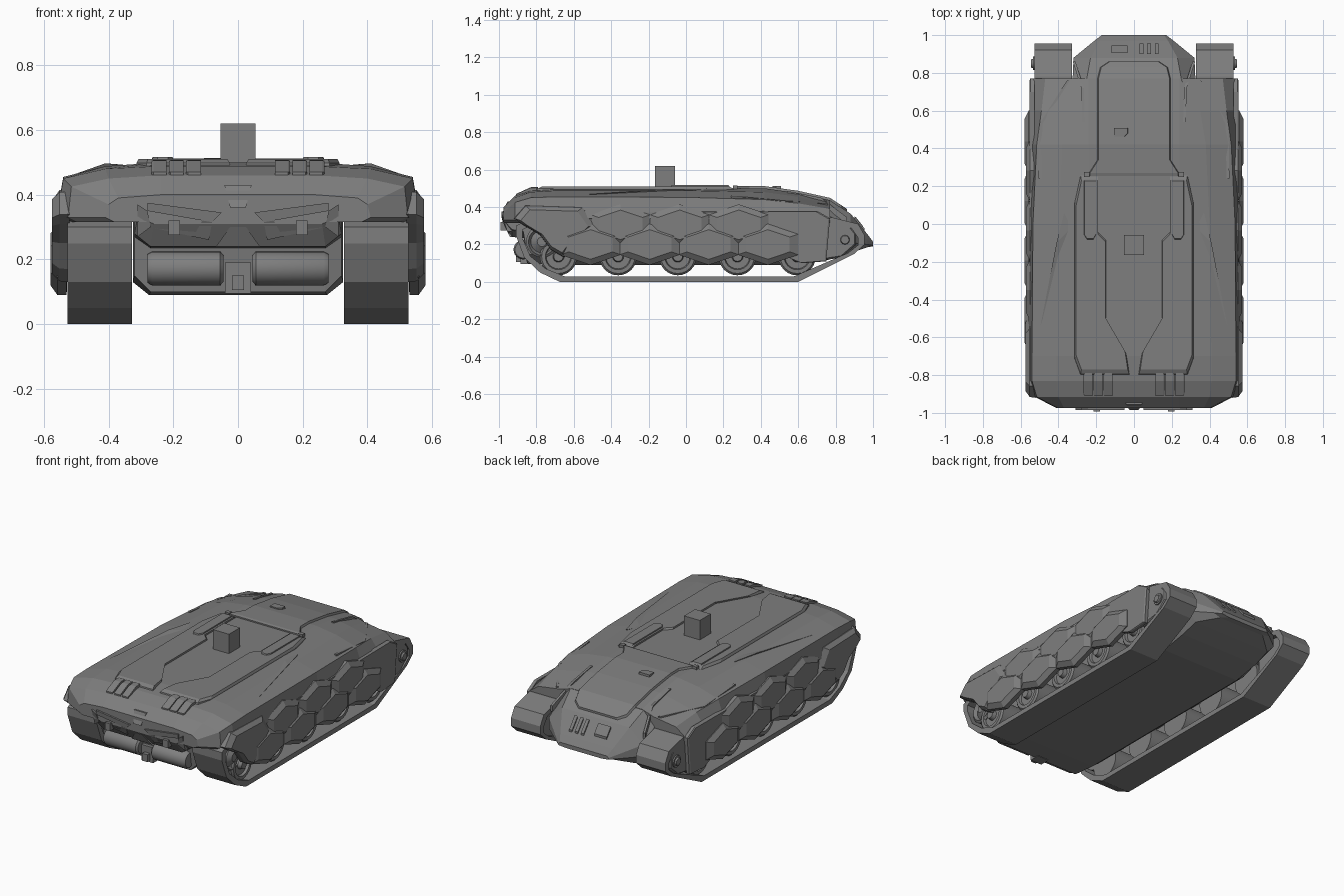
import bpy, bmesh, math

cube = bpy.data.objects.get("Cube")
if cube:
    bpy.data.objects.remove(cube, do_unlink=True)

armour = bpy.data.materials.new("armour_grey")
armour.use_nodes = True
GREY = (0.21, 0.21, 0.21, 1)
armour.diffuse_color = GREY
armour.node_tree.nodes["Principled BSDF"].inputs["Base Color"].default_value = GREY


def build(name, verts, faces, mirror=False, smooth=False):
    bm = bmesh.new()
    vs = [bm.verts.new(v) for v in verts]
    for f in faces:
        bm.faces.new([vs[i] for i in f])
    bmesh.ops.recalc_face_normals(bm, faces=bm.faces)
    me = bpy.data.meshes.new(name)
    bm.to_mesh(me)
    bm.free()
    ob = bpy.data.objects.new(name, me)
    bpy.context.scene.collection.objects.link(ob)
    me.materials.append(armour)
    if mirror:
        ob.modifiers.new("Mirror", 'MIRROR').use_mirror_merge = False
    if smooth:
        bpy.ops.object.select_all(action='DESELECT')
        ob.select_set(True)
        bpy.context.view_layer.objects.active = ob
        bpy.ops.object.shade_smooth_by_angle(angle=math.radians(35))
    return ob


def skin(name, rings, **kw):
    """Closed solid through equal-length rings."""
    n = len(rings[0])
    verts = [v for r in rings for v in r]
    faces = [(k * n + i, k * n + (i + 1) % n, (k + 1) * n + (i + 1) % n, (k + 1) * n + i)
             for k in range(len(rings) - 1) for i in range(n)]
    faces += [tuple(range(n)), tuple(range(len(verts) - n, len(verts)))]
    return build(name, verts, faces, **kw)


def loft(name, sections, **kw):
    """Symmetric solid along y; each section is y plus right-half (x, z) points."""
    rings = [[(x, y, z) for x, z in half] + [(-x, y, z) for x, z in reversed(half)]
             for y, half in sections]
    return skin(name, rings, **kw)


def place(axis, a, b, c):
    return {'x': (c, a, b), 'y': (a, c, b), 'z': (a, b, c)}[axis]


def prism(name, axis, poly, levels, mirror=True, **kw):
    """Outline extruded along an axis; levels are (position, scale)."""
    ca = sum(p[0] for p in poly) / len(poly)
    cb = sum(p[1] for p in poly) / len(poly)
    rings = [[place(axis, ca + (a - ca) * s, cb + (b - cb) * s, c) for a, b in poly]
             for c, s in levels]
    return skin(name, rings, mirror=mirror, **kw)


def box(name, lo, hi, mirror=True):
    return prism(name, 'z', [(lo[0], lo[1]), (hi[0], lo[1]), (hi[0], hi[1]), (lo[0], hi[1])],
                 [(lo[2], 1), (hi[2], 1)], mirror)


def bar(name, path, wide, low, high):
    """Thin rail following a few points over the deck."""
    skin(name, [[(x, y, z - low), (x + wide, y, z - low), (x + wide, y, z + high), (x, y, z + high)]
                for x, y, z in path], mirror=True)


def disc(name, y, z, r, levels, n=24):
    poly = [(y + r * math.cos(i * math.tau / n), z + r * math.sin(i * math.tau / n)) for i in range(n)]
    return prism(name, 'x', poly, levels, smooth=True)


# Central hull tub: belly, sloped bow and tapered tail
tub = [(-.975, .385, .27, .31, .36, .33, .31), (-.93, .43, .29, .32, .38, .28, .24),
       (-.87, .46, .3, .32, .4, .27, .235), (-.85, .46, .3, .32, .4, .15, .1),
       (-.7, .48, .3, .325, .4, .13, .09), (.6, .45, .3, .325, .38, .13, .09),
       (.77, .435, .25, .325, .35, .19, .12), (.88, .365, .23, .32, .28, .21, .155),
       (.97, .255, .18, .21, .225, .2, .185), (1.0, .215, .16, .17, .205, .195, .19)]
loft("hull_tub", [(y, [(xd, zt), (xw, zs), (xw, zl), (xw - .05, zb)])
                  for y, zt, xd, xw, zs, zl, zb in tub])

# Upper deck and fenders, sloping down over the tracks
deck = [(-.975, .4, .37, .39, .4, .37, .41, .33), (-.915, .46, .4, .45, .515, .425, .525, .33),
        (-.83, .488, .41, .48, .54, .45, .56, .33), (-.7, .5, .41, .488, .54, .455, .56, .34),
        (0, .5, .4, .488, .535, .452, .555, .34), (.42, .5, .38, .48, .515, .44, .55, .34),
        (.6, .475, .35, .455, .49, .42, .55, .34), (.77, .437, .32, .412, .47, .39, .55, .33)]
loft("upper_deck", [(y, [(.24, zt), (xs, zs), (xe, ze), (xl, zl), (xl - .03, .315)])
                    for y, zt, xs, zs, xe, ze, xl, zl in deck])

# Raised hatch over the tail, flared at its hinge end
hatch = [(.255, .245, .496), (.27, .245, .5), (.34, .2, .5), (.42, .2, .5), (.6, .2, .475),
         (.77, .2, .437), (.83, .185, .398), (.86, .14, .378)]
loft("rear_hatch", [(y, [(w - .012, z + .012), (w + .005, z - .03)]) for y, w, z in hatch])
box("hatch_hinge", (.235, .25, .48), (.265, .275, .515))
prism("hatch_handle", 'z', [(-.11, .46), (-.05, .46), (-.03, .48), (-.03, .51), (-.11, .51)],
      [(.47, 1), (.513, .9)], mirror=False)

# Raised deck armour and long channels
prism("deck_plate", 'z', [(.19, -.05), (.15, -.09), (.15, -.5), (.045, -.68), (.03, -.78),
                          (.28, -.78), (.31, -.7), (.31, .1), (.28, .24), (.19, .24)],
      [(.47, 1.05), (.498, 1.03), (.51, .98)])
prism("deck_channel", 'z', [(.2, .24), (.2, -.06), (.215, -.085), (.25, -.085), (.265, -.06),
                            (.265, .24)], [(.5, 1), (.517, .94)])
build("fender_ridge", [(.37, .06, .494), (.33, -.02, .49), (.495, -.54, .467), (.41, -.1, .497),
                       (.37, 0, .46), (.43, -.2, .45)],
      [(0, 3, 1), (0, 2, 3), (1, 3, 2), (0, 1, 4), (0, 4, 2), (1, 2, 4)], mirror=True)
bar("fender_rail", [(.49, .24, .455), (.485, .53, .428), (.34, .76, .412)], .015, .03, .006)
bar("tail_rail", [(.26, .54, .48), (.265, .72, .445), (.31, .86, .34)], .014, .03, .006)

# Sensor block on the deck
box("sensor_block", (-.054, -.165, .48), (.054, -.058, .62), mirror=False)

# Bow louvres: three sloping blocks on each side
for i in range(3):
    x = .115 + i * .053
    prism(f"bow_louvre_{i + 1}", 'x', [(-.79, .47), (-.79, .508), (-.83, .506), (-.91, .47), (-.91, .44)],
          [(x, 1), (x + .006, 1), (x + .04, 1), (x + .046, .85)])


# Bow face: angled lamp surrounds, lamps, centre wedges
def bow_y(z):
    return -.978 + max(0, .33 - z) * .5


def bow_plate(name, poly, out, mirror=True):
    skin(name, [[(x, bow_y(z) + d, z) for x, z in poly] for d in (.03, -out)], mirror=mirror)


bow_plate("brow_plate", [(.05, .345), (.28, .375), (.28, .35), (.08, .315)], .008)
bow_plate("cheek_plate", [(.08, .315), (.11, .32), (.13, .285), (.25, .295), (.27, .3), (.09, .26)], .006)
bow_plate("outer_brace", [(.28, .35), (.31, .37), (.31, .27), (.27, .3)], .008)
bow_plate("centre_wedge", [(-.025, .3), (.025, .3), (.068, .24), (-.068, .24)], .008, False)
skin("centre_keystone", [[(-.042, y1, .43), (.042, y1, .43), (.024, y2, .36), (-.024, y2, .36)]
                         for y1, y2 in ((-.9, -.93), (-.955, -.985))], mirror=False)
box("headlamp", (.18, -.992, .275), (.215, -.94, .32))

# Twin drums and tow hook below the bow
disc("bow_drum", -.87, .172, .052, [(.045, .8), (.055, 1), (.265, 1), (.28, .85)])
box("tow_bracket", (-.04, -.885, .095), (.04, -.82, .19), mirror=False)
box("tow_hook", (-.018, -.91, .105), (.018, -.87, .15), mirror=False)

# Tail vents and grille
for i in range(3):
    x = .03 + i * .04
    skin(f"tail_vent_{i + 1}", [[(x + dx, .9, .32), (x + dx, .955, .255), (x + dx, .955, .285), (x + dx, .9, .352)]
                               for dx in (0, .02)])
skin("tail_grille", [[(x, .905, .32), (x, .945, .27), (x, .945, .3), (x, .905, .35)] for x in (-.12, -.035)])

# Hollow track loops
loop = [(-.675, 0), (.6, 0), (.9, .15), (.955, .2), (.955, .25), (.92, .31), (.78, .345),
        (-.85, .33), (-.91, .3), (-.91, .25), (-.865, .13), (-.78, .05)]
inner = [(y * .962, .175 + (z - .175) * .83) for y, z in loop]
n = len(loop)
verts = [(x, y, z) for x in (.327, .527) for ring in (loop, inner) for y, z in ring]
faces = []
for i in range(n):
    j = (i + 1) % n
    for a, b in ((0, 1), (1, 3), (3, 2), (2, 0)):
        faces.append((a * n + i, a * n + j, b * n + j, b * n + i))
build("track", verts, faces, mirror=True)

# Road wheels, idler and sprocket
for i in range(5):
    disc(f"road_wheel_{i + 1}", -.682 + i * .319, .135, .1,
         [(.35, 1), (.5, 1), (.51, .9), (.51, .7), (.495, .65), (.495, .3), (.52, .25)])
disc("front_idler", -.77, .215, .085, [(.35, 1), (.5, 1), (.51, .85), (.49, .7), (.515, .3)])
prism("rear_drive_cover", 'x', [(.7, .11), (.83, .13), (.91, .2), (.91, .26), (.87, .31), (.7, .34)],
      [(.36, 1), (.515, 1), (.527, .9)])
disc("rear_sprocket", .85, .225, .036, [(.5, 1), (.535, 1), (.535, .7), (.545, .6)], 12)

# Side skirts: backing plates and interlocking hexagonal armour
prism("skirt_backing", 'x', [(-.56, .37), (-.5, .16), (.5, .15), (.62, .1), (.75, .11), (.77, .34), (.7, .38)],
      [(.528, 1), (.548, 1), (.553, .98)])
prism("front_skirt", 'x', [(-.92, .34), (-.86, .41), (-.55, .4), (-.48, .3), (-.62, .17), (-.65, .13),
                           (-.72, .17), (-.78, .25), (-.88, .31)],
      [(.52, 1), (.552, .98), (.575, .82)])


def hexagon(name, y, z, outer):
    w, h, s = .162, .11, .055
    prism(name, 'x', [(y, z + h), (y + w, z + s), (y + w, z - s), (y, z - h), (y - w, z - s), (y - w, z + s)],
          [(.53, 1), (outer - .022, 1), (outer, .72)])


for i in range(3):
    hexagon(f"upper_hex_plate_{i + 1}", -.35 + i * .316, .305, .573)
for i in range(4):
    hexagon(f"lower_hex_plate_{i + 1}", -.51 + i * .316, .2, .58)
